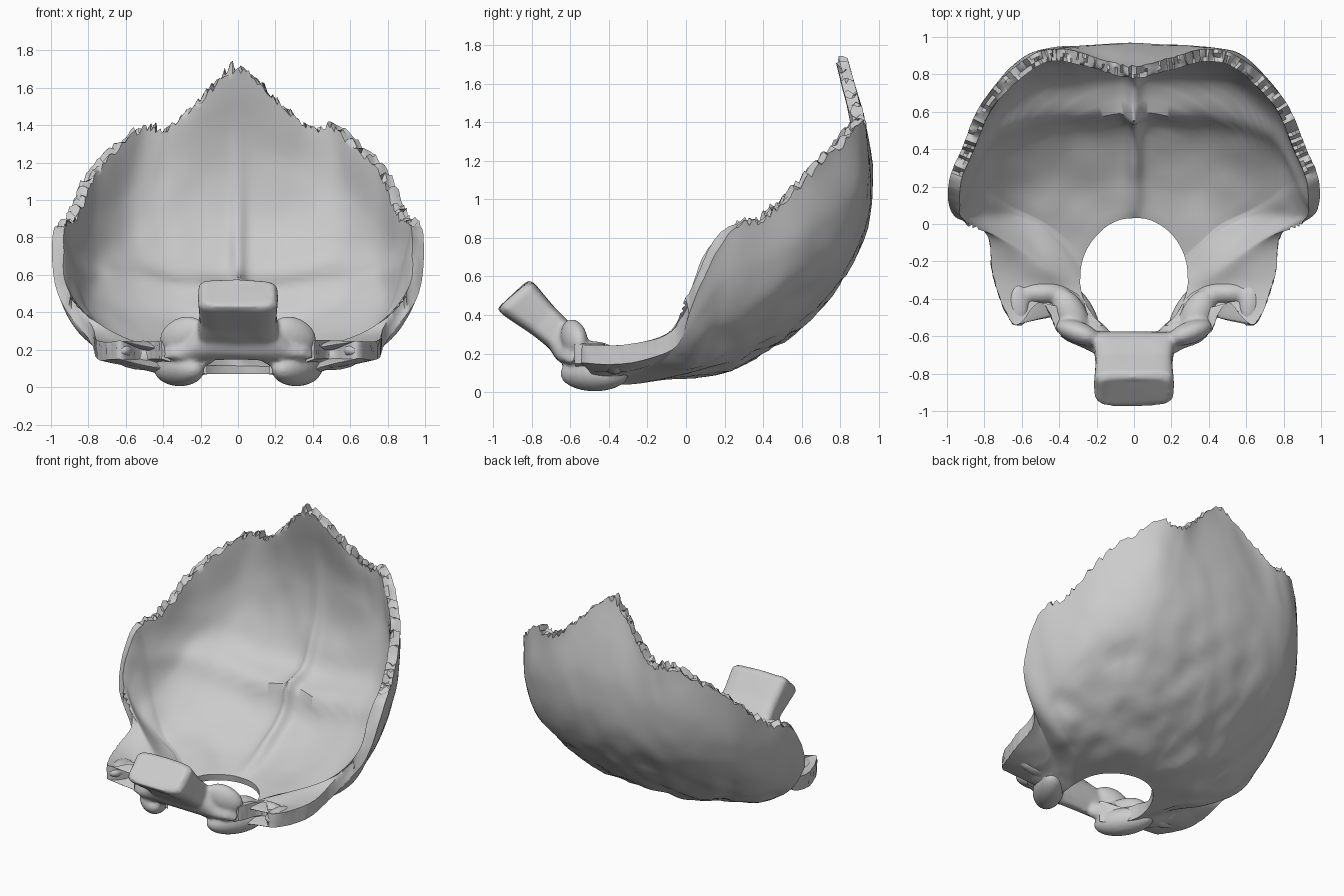
import bpy, bmesh, math, random
from mathutils import Vector, Matrix, noise

if "Cube" in bpy.data.objects:
    bpy.data.objects.remove(bpy.data.objects["Cube"])

random.seed(4)
SUB, ROWS = 14, 34          # columns per key span, rows from hole to margin


def spline(p, t):
    i = max(0, min(int(math.floor(t)), len(p) - 2))
    f = t - i
    a, b, c, d = p[max(i - 1, 0)], p[i], p[i + 1], p[min(i + 2, len(p) - 1)]
    return 0.5 * (2 * b + (c - a) * f + (2 * a - 5 * b + 4 * c - d) * f * f
                  + (3 * b - a - 3 * c + d) * f ** 3)


def bump(v, width):
    return math.exp(-(v / width) ** 2)


def smooth_shade(ob, angle):
    bpy.ops.object.select_all(action='DESELECT')
    ob.select_set(True)
    bpy.context.view_layer.objects.active = ob
    bpy.ops.object.shade_smooth_by_angle(angle=math.radians(angle))


def finish(name, bm, angle=40):
    bmesh.ops.recalc_face_normals(bm, faces=bm.faces)
    me = bpy.data.meshes.new(name)
    bm.to_mesh(me)
    bm.free()
    ob = bpy.data.objects.new(name, me)
    bpy.context.collection.objects.link(ob)
    smooth_shade(ob, angle)
    return ob


# Outer edge of the bone, right half, from the apex round to the front
margin = [(0, .84, 1.72), (.2, .89, 1.54), (.38, .935, 1.38), (.56, .895, 1.375),
          (.80, .67, 1.15), (.915, .42, .91), (.99, .22, .82), (.965, .05, .50),
          (.79, -.05, .24), (.75, -.29, .15), (.64, -.54, .15), (.5, -.42, .15), (.41, -.58, .15)]
# Rings of the outer surface between the hole and the margin
base = [(0, .28, .14), (.12, .27, .13), (.24, .24, .13), (.34, .2, .13),
        (.4, .12, .12), (.45, .05, .11), (.47, 0, .10), (.47, -.06, .09)]
nuchal = [(0, .65, .38), (.19, .61, .36), (.36, .54, .33), (.5, .45, .31),
          (.6, .33, .27), (.65, .2, .21), (.68, .1, .17), (.65, 0, .14)]
middle = [(0, .91, .76), (.25, .89, .74), (.45, .83, .68), (.61, .74, .65),
          (.75, .55, .55), (.82, .35, .43), (.85, .18, .36), (.8, .03, .24)]
upper = [(0, .965, 1.2), (.26, .955, 1.15), (.46, .935, 1.05), (.63, .86, 1.0),
         (.8, .645, .82), (.89, .42, .67), (.945, .22, .59), (.9, .04, .36)]
rim = []
for i in range(13):
    a = math.radians(i / 12 * 145)
    rim.append((.29 * math.sin(a), -.28 + .32 * math.cos(a), .07 - .03 * bump(i - 8, 2.5)))


def complete(ring, k):
    pts = [Vector(p) for p in ring]
    for i in range(len(pts), 13):
        pts.append(Vector(rim[i]).lerp(Vector(margin[i]), k / 5))
    return [Vector((-p.x, p.y, p.z)) for p in pts[:0:-1]] + pts


rings = [complete(r, k) for k, r in enumerate([rim, base, nuchal, middle, upper, margin])]


# Squama with lateral parts: an outer skin, an inner skin and a rough suture edge
def build_shell():
    n = 24 * SUB + 1
    outer = []
    for c in range(n):
        col = [spline(r, c / SUB) for r in rings]
        outer.append([spline(col, 5 * r / ROWS) for r in range(ROWS + 1)])
    inner = []
    for c in range(n):
        u = abs(c / SUB - 12)
        side = min(1, max(0, (u - 5.8) / 2))
        line = []
        for r in range(ROWS + 1):
            p = outer[c][r]
            du = outer[min(c + 4, n - 1)][r] - outer[max(c - 4, 0)][r]
            dv = outer[c][min(r + 2, ROWS)] - outer[c][max(r - 2, 0)]
            nor = du.cross(dv).normalized()
            if nor.dot(Vector((0, -.1, .9)) - p) < 0:
                nor = -nor
            # the lateral parts thicken straight upwards
            nor = nor.lerp(Vector((0, 0, 1)), side).normalized()
            v = r / ROWS
            t = .065 + .035 * side + .05 * max(0, min(1, (u - 9.5) / 2)) * (1 - v)
            # cross-shaped ridges and the groove above them
            zr = p.z - .43 - .22 * p.x ** 2
            t += .04 * bump(p.x, .04) * min(1, v * 4) * bump(max(0, p.z - .6), .5) * (1 - side)
            t += (.085 * bump(zr, .075) - .015 * bump(zr - .17, .07)) * bump(p.x, .7) * (1 - side)
            t += .03 * bump(p.x, .08) * bump(p.z - .45, .1)
            t -= .02 * max(0, 1 - v * 8) * (1 - side)
            line.append(p + nor * t)
        inner.append(line)

    bm = bmesh.new()
    strips = []
    for c in range(n):
        u = abs(c / SUB - 12)
        rough = .024 if u < 5.7 else .003
        out = (outer[c][-1] - outer[c][-2]).normalized()
        wave = random.uniform(-1, 1)
        pts = []
        for r, p in enumerate(outer[c]):
            muscle = .016 if .15 < r / ROWS < .55 else .006
            q = p + Vector((0, 1, -1)) * muscle * noise.noise(p * 7) * min(1, r / 6)
            pts.append(q + out * rough * wave if r == ROWS else q)
        for k in (.33, .66):
            pts.append(outer[c][-1].lerp(inner[c][-1], k)
                       + out * rough * (wave + random.uniform(-.9, .9)))
        for r in range(ROWS, -1, -1):
            q = inner[c][r] + Vector((0, -.008, .008)) * noise.noise(inner[c][r] * 6)
            if r == ROWS:
                q += out * rough * random.uniform(-1, 1)
            pts.append(q)
        strips.append([bm.verts.new(p) for p in pts])
    m = len(strips[0])
    for a, b in zip(strips, strips[1:]):
        for i in range(m):
            j = (i + 1) % m
            bm.faces.new((a[i], a[j], b[j], b[i]))
    bm.faces.new(strips[0])
    bm.faces.new(strips[-1])
    finish("occipital_plate", bm, 45)


build_shell()


# Basilar part: rounded sections (y, z below, y, z above, half width)
def build_basilar():
    sections = [(-.975, .43, -.825, .575, .19), (-.955, .405, -.79, .57, .215),
                (-.80, .30, -.69, .45, .205), (-.71, .23, -.615, .375, .215),
                (-.68, .18, -.585, .335, .28), (-.645, .15, -.575, .28, .36),
                (-.60, .14, -.575, .2, .41)]
    bm = bmesh.new()
    loops = []
    for yb, zb, yt, zt, w in sections:
        loop = []
        for i in range(24):
            a = 2 * math.pi * i / 24
            cx, cz = math.cos(a), math.sin(a)
            x = math.copysign(abs(cx) ** .4, cx) * w
            k = .5 + .5 * math.copysign(abs(cz) ** .4, cz)
            p = Vector((x, yb + (yt - yb) * k, zb + (zt - zb) * k))
            p += Vector((0, .01, -.015)) * noise.noise(p * 9)
            loop.append(bm.verts.new(p))
        loops.append(loop)
    for a, b in zip(loops, loops[1:]):
        for i in range(24):
            j = (i + 1) % 24
            bm.faces.new((a[i], a[j], b[j], b[i]))
    bm.faces.new(loops[0])
    bm.faces.new(loops[-1])
    return finish("basilar_part", bm, 35)


base_parts = [build_basilar()]


# Paired rounded lumps, mirrored to both sides
def lump(name, centre, radii, turn, tilt=0):
    for s, label in ((1, "right"), (-1, "left")):
        bm = bmesh.new()
        m = (Matrix.Translation((s * centre[0], centre[1], centre[2]))
             @ Matrix.Rotation(math.radians(s * turn), 4, 'Z')
             @ Matrix.Rotation(math.radians(s * tilt), 4, 'Y')
             @ Matrix.Diagonal((*radii, 1)))
        bmesh.ops.create_uvsphere(bm, u_segments=24, v_segments=14, radius=1, matrix=m)
        base_parts.append(finish(name + "_" + label, bm))


lump("condyle", (.315, -.475, .095), (.10, .2, .09), -32, -15)
lump("jugular_tubercle", (.30, -.58, .28), (.13, .06, .09), 20, 25)
lump("condyle_bridge", (.335, -.49, .19), (.085, .15, .075), -25)
lump("rim_corner", (.205, -.56, .17), (.11, .045, .06), 38)
lump("jugular_process", (.62, -.43, .195), (.06, .12, .045), -5)
lump("jugular_shelf", (.5, -.37, .16), (.16, .06, .07), 0)

# Fuse the basilar part and lumps into one smooth skull-base piece
bpy.ops.object.select_all(action='DESELECT')
for ob in base_parts:
    ob.select_set(True)
bpy.context.view_layer.objects.active = base_parts[0]
bpy.ops.object.join()
body = bpy.context.view_layer.objects.active
fuse = body.modifiers.new("fuse", 'REMESH')
fuse.mode, fuse.voxel_size = 'VOXEL', .012
soft = body.modifiers.new("soften", 'SMOOTH')
soft.factor, soft.iterations = .5, 5
for name in ("fuse", "soften"):
    bpy.ops.object.modifier_apply(modifier=name)
smooth_shade(body, 50)
